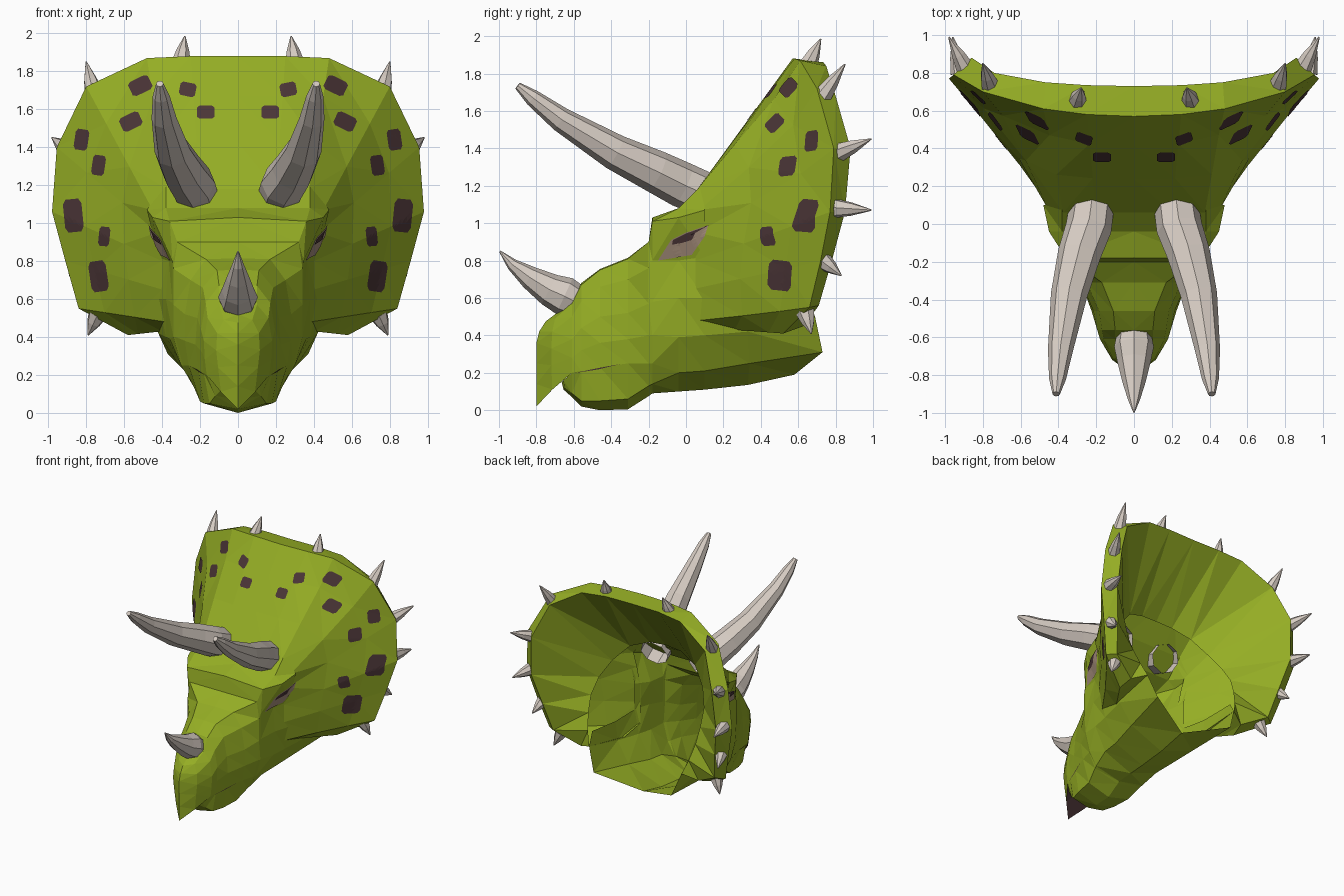
import bpy, bmesh, math, random
from mathutils import Vector
from mathutils.bvhtree import BVHTree

if "Cube" in bpy.data.objects:
    bpy.data.objects.remove(bpy.data.objects["Cube"])

random.seed(4)


def material(name, rgb):
    m = bpy.data.materials.new(name)
    m.diffuse_color = (*rgb, 1)
    m.use_nodes = True
    m.node_tree.nodes["Principled BSDF"].inputs["Base Color"].default_value = m.diffuse_color
    return m


GREEN = material("leaf green", (0.30, 0.42, 0.018))
HORN = material("bone", (0.67, 0.60, 0.54))
DARK = material("dark brown", (0.07, 0.036, 0.038))
EYE = material("eye beige", (0.38, 0.27, 0.20))
skin_verts, skin_faces = [], []      # surface that painted plates are laid on


def finish(name, bm, mats, mirror=True, skin=False):
    if skin:
        bmesh.ops.triangulate(bm, faces=bm.faces[:])
        bm.verts.index_update()
        base = len(skin_verts)
        skin_verts.extend(v.co.copy() for v in bm.verts)
        skin_faces.extend([base + v.index for v in f.verts] for f in bm.faces)
    me = bpy.data.meshes.new(name)
    bm.to_mesh(me)
    bm.free()
    ob = bpy.data.objects.new(name, me)
    bpy.context.collection.objects.link(ob)
    for m in mats:
        me.materials.append(m)
    if mirror:
        mod = ob.modifiers.new("mirror", 'MIRROR')
        mod.merge_threshold = 0.0005
    return ob


def loft(name, rings, ref, caps=()):
    """Right half of a skin through rings of points; caps are (point ids, material slot)."""
    bm = bmesh.new()
    rows = [[bm.verts.new(p) for p in r] for r in rings]
    for a, b in zip(rows, rows[1:]):
        for i in range(len(a) - 1):
            bm.faces.new((a[i], a[i + 1], b[i + 1], b[i]))
    for ids, slot in caps:
        vs = [rows[i[0]][i[1]] if len(i) == 2 else bm.verts.new(i) for i in ids]
        bm.faces.new(vs).material_index = slot
    bmesh.ops.remove_doubles(bm, verts=bm.verts[:], dist=0.0005)
    bmesh.ops.recalc_face_normals(bm, faces=bm.faces[:])
    out = sum(f.normal.dot(f.calc_center_median() - Vector(ref)) * f.calc_area() for f in bm.faces)
    if out < 0:
        bmesh.ops.reverse_faces(bm, faces=bm.faces[:])
    return finish(name, bm, [GREEN, DARK], skin=True)


# Head: y, then half section from top centre to chin centre as (x, z)
sections = [
    (-.61, [(0, .58), (.10, .57), (.16, .50), (.18, .38), (.175, .28), (.165, .20), (.12, .09), (0, .07)]),
    (-.56, [(0, .68), (.10, .67), (.17, .58), (.195, .44), (.19, .32), (.18, .21), (.15, .05), (0, .02)]),
    (-.46, [(0, .755), (.11, .75), (.185, .66), (.215, .50), (.225, .36), (.21, .23), (.18, .05), (0, 0)]),
    (-.31, [(0, .815), (.17, .81), (.25, .70), (.28, .52), (.28, .38), (.26, .25), (.20, .06), (0, .005)]),
    (-.20, [(0, .90), (.32, .90), (.34, .76), (.34, .57), (.33, .40), (.29, .25), (.23, .13), (0, .075)]),
    (-.18, [(0, 1.03), (.36, 1.01), (.345, .80), (.345, .58), (.34, .40), (.30, .25), (.235, .14), (0, .09)]),
    (-.04, [(0, 1.08), (.38, 1.08), (.45, 1.03), (.365, .80), (.38, .60), (.36, .39), (.26, .20), (0, .10)]),
    (.10, [(0, 1.22), (.38, 1.22), (.48, 1.07), (.42, .82), (.42, .60), (.38, .40), (.27, .21), (0, .11)]),
]
rings = [[(x, y, z) for x, z in pts] for y, pts in sections]
loft("head", rings, (0, -.2, .5))

# Lower lip with a dark mouth floor
loft("jaw_front", [[(.165, -.61, .20), (.12, -.61, .09), (0, -.61, .07)],
                   [(.11, -.655, .16), (.09, -.65, .12), (0, -.655, .11)]], (0, -.6, .15),
     [([(1, 0), (1, 1), (1, 2), (0, -.665, .15)], 0), ([(0, 0), (1, 0), (0, -.665, .15), (0, -.61, .18)], 1)])

# Beak, with a dark underside
ridge = [(0, y, z) for y, z in
         [(-.75, .475), (-.785, .42), (-.80, .36), (-.80, .25), (-.80, .14), (-.80, .02)]]
beak = [(0, -.69, .52), (.075, -.70, .49), (.11, -.715, .42), (.115, -.72, .33), (.105, -.72, .24), (.09, -.715, .11)]
loft("beak", [ridge, beak, rings[0][:6]], (0, -.65, .35),
     [([(0, 5), (1, 5), (2, 5), (0, -.62, .21)], 1)])

# Neck and rear jaw, open at the back
loft("neck", [
    [(.42, .1, .60), (.38, .1, .40), (.27, .1, .21), (0, .1, .11)],
    [(.44, .33, .58), (.42, .33, .42), (.31, .34, .25), (0, .33, .135)],
    [(.46, .62, .60), (.44, .69, .50), (.37, .73, .31), (0, .58, .19)],
], (0, .35, .5))

# Frill: base on the skull, front rim, back rim, neck opening
base = [(0, .06, 1.18), (.2, .06, 1.18), (.375, .06, 1.18), (.45, .07, 1.07), (.425, .06, .95),
        (.40, .05, .8), (.40, .05, .65), (.385, .07, .48), (.40, .26, .43)]
rim = [(0, .57, 1.88), (.25, .58, 1.88), (.48, .61, 1.87), (.80, .70, 1.72), (.955, .79, 1.4),
       (.98, .77, 1.06), (.91, .72, .80), (.84, .66, .55), (.58, .52, .41)]
rim_back = [(0, .73, 1.86), (.25, .735, 1.86), (.47, .75, 1.84), (.74, .80, 1.68), (.86, .88, 1.4),
            (.88, .85, 1.06), (.82, .78, .80), (.77, .71, .56), (.56, .63, .45)]
opening = [(0, .27, 1.33), (.15, .28, 1.32), (.31, .32, 1.26), (.43, .39, 1.13), (.50, .47, 1.0),
           (.52, .55, .87), (.51, .60, .74), (.48, .65, .61), (.44, .69, .50)]
hollow = [0, 0, .015, .055, .035, .015, .015, .025, 0]      # how far each rib sags backward


def between(t, bumps):
    out = []
    for a, b, sag in zip(base, rim, hollow):
        p = Vector(a).lerp(Vector(b), t)
        if sag:
            p.y += sag + random.uniform(-bumps, bumps)
        out.append(p)
    return out


loft("frill", [base, between(.35, .012), between(.7, .012), rim, rim_back, opening], (0, .55, .9),
     [([(r, 8) for r in range(6)], 0)])


# Horns and spikes: tapered tubes along a path
def horn(name, path, radii, sides, mirror=True, hollow_base=False):
    bm = bmesh.new()
    path = [Vector(p) for p in path]
    rows = []
    for i, (p, r) in enumerate(zip(path, radii)):
        d = (path[min(i + 1, len(path) - 1)] - path[max(i - 1, 0)]).normalized()
        side = d.cross(Vector((0, 0.3, 1))).normalized()
        up = side.cross(d)
        rows.append([bm.verts.new(p + r * (math.cos(a) * side + math.sin(a) * up))
                     for a in (math.tau * k / sides for k in range(sides))])
    for a, b in zip(rows, rows[1:]):
        for k in range(sides):
            n = (k + 1) % sides
            bm.faces.new((a[k], a[n], b[n], b[k]))
    bm.faces.new(rows[-1])
    if not hollow_base:
        bm.faces.new(rows[0][::-1])
    bmesh.ops.recalc_face_normals(bm, faces=bm.faces[:])
    return finish(name, bm, [HORN], mirror)


horn("brow_horn", [(.22, .12, 1.145), (.24, -.02, 1.205), (.29, -.16, 1.275), (.345, -.38, 1.38),
                   (.39, -.67, 1.555), (.405, -.82, 1.67), (.412, -.90, 1.735)],
     [.118, .122, .114, .096, .066, .045, .02], 8, hollow_base=True)
horn("nose_horn", [(0, -.60, .585), (0, -.65, .61), (0, -.73, .645), (0, -.835, .71), (0, -.93, .78), (0, -.995, .85)],
     [.095, .105, .088, .062, .032, .005], 8, mirror=False)
spikes = [((.30, .65, 1.84), (.28, .72, 1.985)), ((.76, .73, 1.68), (.80, .85, 1.85)),
          ((.89, .82, 1.38), (.98, .99, 1.45)), ((.92, .80, 1.08), (.96, .99, 1.07)),
          ((.85, .73, .80), (.885, .83, .72)), ((.74, .64, .52), (.79, .67, .41))]
for n, (a, b) in enumerate(spikes, 1):
    a, b = Vector(a), Vector(b)
    horn(f"frill_spike_{n}", [a, a.lerp(b, .45), b], [.052, .036, .004], 7)

# Painted plates laid on the skin, from the front (x, z) or the side (y, z)
tree = BVHTree.FromPolygons(skin_verts, skin_faces)


def plate(name, pts, mat, from_side=False, lift=.006):
    bm = bmesh.new()
    ring = [bm.verts.new((u, 0, z)) for u, z in pts]
    n = len(pts)
    mid = bm.verts.new((sum(p[0] for p in pts) / n, 0, sum(p[1] for p in pts) / n))
    for k in range(n):
        bm.faces.new((ring[k], ring[(k + 1) % n], mid))
    bmesh.ops.subdivide_edges(bm, edges=bm.edges[:], cuts=3, use_grid_fill=True)
    d = Vector((-1, 0, 0)) if from_side else Vector((0, 1, 0))
    for v in bm.verts:
        u, z = v.co.x, v.co.z
        start = Vector((3, u, z)) if from_side else Vector((u, -3, z))
        hit = tree.ray_cast(start, d)[0]
        v.co = (hit if hit else start + d * 2.6) - d * lift
    bmesh.ops.recalc_face_normals(bm, faces=bm.faces[:])
    if sum(f.normal.dot(d) for f in bm.faces) > 0:
        bmesh.ops.reverse_faces(bm, faces=bm.faces[:])
    finish(name, bm, [mat])


def spot_outline(x, z, w, h, tilt):
    c, s = math.cos(tilt), math.sin(tilt)
    corners = [(1, .7), (.7, 1), (-.7, 1), (-1, .7), (-1, -.7), (-.7, -1), (.7, -1), (1, -.7)]
    return [(x + a * w * c - b * h * s, z + a * w * s + b * h * c) for a, b in corners]


spots = [(.515, 1.725, .058, .041, -.45), (.265, 1.705, .043, .036, .2), (.17, 1.585, .047, .034, 0),
         (.565, 1.535, .056, .04, -.45), (.825, 1.44, .036, .055, .15), (.735, 1.305, .034, .053, .15),
         (.868, 1.04, .049, .087, -.1), (.705, .93, .029, .051, .1), (.735, .72, .046, .081, -.15)]
for n, s in enumerate(spots, 1):
    plate(f"frill_spot_{n}", spot_outline(*s), DARK)

plate("eye", [(-.15, .80), (-.08, .91), (.0, .95), (.12, .99), (.10, .93), (.03, .83)], EYE, True, .007)
plate("pupil", [(-.075, .885), (-.07, .91), (.0, .945), (.115, .985), (.05, .948), (.03, .91), (-.02, .895)],
      DARK, True, .012)
plate("mouth_line", [(-.605, .197), (-.47, .225), (-.35, .247), (-.47, .218)], DARK, True, .004)
